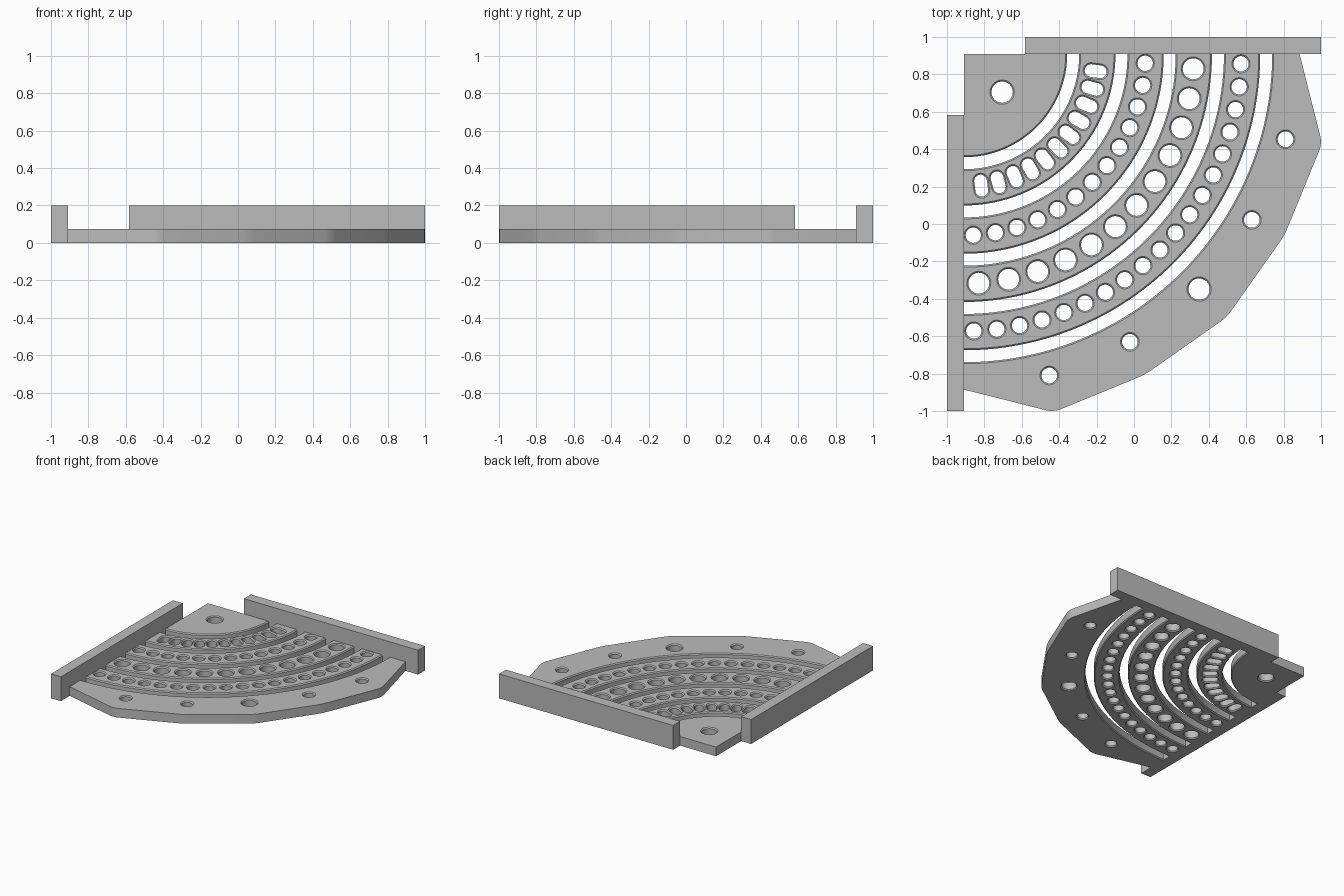
import bpy
import bmesh
from math import cos, sin, pi, radians
from mathutils import Vector

cube = bpy.data.objects.get("Cube")
if cube:
    bpy.data.objects.remove(cube, do_unlink=True)

EDGE = 0.91             # inner face of both rails
THICK = 0.075           # plate thickness
RAIL_H = 0.2
CHAMFER = 0.008
PIVOT = Vector((-EDGE, EDGE))   # centre of all the arcs

grey = bpy.data.materials.new("grey plastic")
grey.use_nodes = True
colour = (0.5, 0.5, 0.5, 1)
grey.diffuse_color = colour
grey.node_tree.nodes["Principled BSDF"].inputs["Base Color"].default_value = colour


def make_object(name, bm):
    bmesh.ops.recalc_face_normals(bm, faces=bm.faces)
    mesh = bpy.data.meshes.new(name)
    bm.to_mesh(mesh)
    bm.free()
    mesh.materials.append(grey)
    obj = bpy.data.objects.new(name, mesh)
    bpy.context.collection.objects.link(obj)
    return obj


def loft(bm, rings):
    """Skin a stack of matching outlines and cap both ends."""
    loops = [[bm.verts.new(p) for p in ring] for ring in rings]
    n = len(loops[0])
    for low, high in zip(loops, loops[1:]):
        for i in range(n):
            j = (i + 1) % n
            bm.faces.new((low[i], low[j], high[j], high[i]))
    bm.faces.new(loops[0][::-1])
    bm.faces.new(loops[-1])


def cut_through(bm, outline):
    """Cutter that flares at both faces to leave chamfered rims."""
    over = 0.002
    levels = [(-over, CHAMFER + over), (CHAMFER, 0),
              (THICK - CHAMFER, 0), (THICK + over, CHAMFER + over)]
    loft(bm, [[(p.x, p.y, z) for p in outline(d)] for z, d in levels])


def polar(radius, degrees):
    a = radians(degrees)
    return PIVOT + Vector((sin(a), -cos(a))) * radius


def hole(bm, centre, r, half_length=0, degrees=0, sides=32):
    """Round hole, or an oblong one stretched along the radial direction."""
    a = radians(degrees)
    along, across = Vector((sin(a), -cos(a))), Vector((cos(a), sin(a)))

    def outline(d):
        pts = []
        for end in (1, -1):
            for i in range(sides // 2 + (half_length > 0)):
                t = pi * i / (sides // 2)
                pts.append(centre + end * (along * (half_length + (r + d) * sin(t))
                                           + across * (r + d) * cos(t)))
        return pts
    cut_through(bm, outline)


def arc_slot(bm, radius, half_width, steps=64):
    def outline(d):
        angles = [-4 + 98 * i / steps for i in range(steps + 1)]
        outer = [polar(radius + half_width + d, a) for a in angles]
        inner = [polar(radius - half_width - d, a) for a in reversed(angles)]
        return outer + inner
    cut_through(bm, outline)


# Quarter plate with a faceted rim, corners slightly rounded
half_rim = [(0.885, EDGE), (1.006, 0.43), (0.805, -0.06)]
rim = half_rim + [(0.497, -0.497)] + [(-y, -x) for x, y in reversed(half_rim)]
outline = [(-EDGE, EDGE)] + rim
bm = bmesh.new()
loft(bm, [[(x, y, z) for x, y in outline] for z in (0, THICK)])
corners = [e for e in bm.edges
           if abs(e.verts[0].co.z - e.verts[1].co.z) > 0.01
           and abs(e.verts[0].co.x) != EDGE
           and e.verts[0].co.y < EDGE - 0.01
           and e.verts[0].co.x > -EDGE + 0.01]
bmesh.ops.bevel(bm, geom=corners, offset=0.04, segments=4, profile=0.5,
                affect='EDGES')
plate = make_object("quarter_plate", bm)

# Openings: curved slots, rows of holes, and mounting holes
bm = bmesh.new()
for i in range(5):
    arc_slot(bm, 0.585 + 0.258 * i, 0.032)

# row radius, count, angular step, hole radius, half length
rows = [(0.711, 11, 7.5, 0.034, 0.025),
        (0.971, 13, 7, 0.041, 0),
        (1.229, 12, 7.5, 0.056, 0),
        (1.483, 19, 4.77, 0.041, 0)]
for radius, count, step, r, half_length in rows:
    for i in range(count):
        angle = 45 + step * (i - (count - 1) / 2)
        hole(bm, polar(radius, angle), r, half_length, angle)

for x, y, r in [(-0.705, 0.705, 0.057), (0.348, -0.348, 0.057),
                (0.81, 0.453, 0.042), (0.63, 0.022, 0.042)]:
    hole(bm, Vector((x, y)), r)
    if x + y > 0.1:
        hole(bm, Vector((-y, -x)), r)
cutter = make_object("opening_cutter", bm)
cutter.hide_render = True

mod = plate.modifiers.new("openings", 'BOOLEAN')
mod.operation = 'DIFFERENCE'
mod.solver = 'EXACT'
mod.object = cutter
bpy.context.view_layer.objects.active = plate
bpy.ops.object.select_all(action='DESELECT')
plate.select_set(True)
bpy.ops.object.modifier_apply(modifier=mod.name)
bpy.ops.object.shade_smooth_by_angle(angle=radians(30))
bpy.data.objects.remove(cutter, do_unlink=True)


# Upright rails along the two straight sides
def rail(name, x0, x1, y0, y1):
    bm = bmesh.new()
    loft(bm, [[(x0, y0, z), (x1, y0, z), (x1, y1, z), (x0, y1, z)]
              for z in (0, RAIL_H)])
    return make_object(name, bm)


rail("right_rail", -1, -EDGE, -1, 0.583)
rail("back_rail", -0.583, 1, EDGE, 1)
